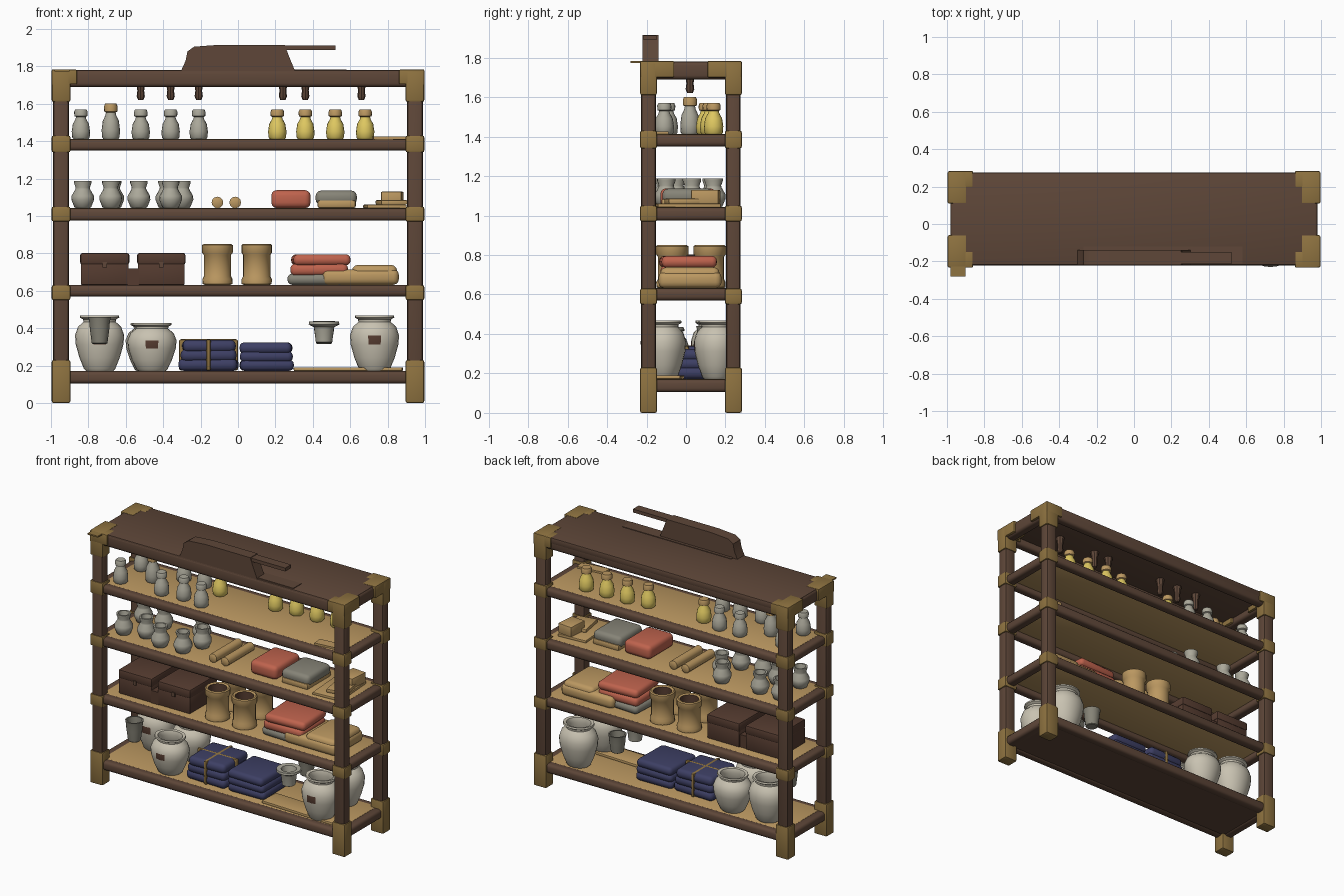
import bpy, bmesh, math
from mathutils import Matrix

if "Cube" in bpy.data.objects:
    bpy.data.objects.remove(bpy.data.objects["Cube"])

# flat colours
COL = {"dark_wood": (.112, .062, .040), "chest_wood": (.090, .044, .029), "brass": (.275, .172, .052),
       "tan": (.500, .315, .120), "clay": (.580, .540, .440), "grey_glaze": (.410, .395, .325),
       "red_cloth": (.520, .125, .075), "yellow_glaze": (.740, .580, .120),
       "blue_cloth": (.047, .050, .128), "grey_cloth": (.240, .230, .185)}
MATS = {}
for n, c in COL.items():
    MATS[n] = bpy.data.materials.new(n)
    MATS[n].diffuse_color = (*c, 1)


def finish(name, bm, mats, rule=None):
    """Turn a bmesh into a named object; rule(face centre) picks the colour slot."""
    bmesh.ops.recalc_face_normals(bm, faces=bm.faces)
    for f in bm.faces:
        f.smooth = True
        if rule:
            f.material_index = rule(f.calc_center_median())
    me = bpy.data.meshes.new(name)
    bm.to_mesh(me)
    bm.free()
    me.set_sharp_from_angle(angle=math.radians(40))
    for m in mats:
        me.materials.append(MATS[m])
    ob = bpy.data.objects.new(name, me)
    bpy.context.collection.objects.link(ob)
    return ob


def box(name, x0, x1, y0, y1, z0, z1, mat, bevel=0.0, turn=0, seg=2):
    bm = bmesh.new()
    bmesh.ops.create_cube(bm, size=1)
    bmesh.ops.scale(bm, verts=bm.verts, vec=(x1 - x0, y1 - y0, z1 - z0))
    if bevel:
        bmesh.ops.bevel(bm, geom=bm.edges[:], offset=bevel, segments=seg, affect='EDGES', profile=.5)
    bmesh.ops.rotate(bm, verts=bm.verts, matrix=Matrix.Rotation(math.radians(turn), 3, 'Z'))
    bmesh.ops.translate(bm, verts=bm.verts, vec=((x0 + x1) / 2, (y0 + y1) / 2, (z0 + z1) / 2))
    return finish(name, bm, [mat])


def lathe(name, x, y, z, prof, mats, seg=16, rule=None):
    """Revolve (radius, height) points about a vertical axis."""
    bm = bmesh.new()
    rings = [[bm.verts.new((r * math.cos(2 * math.pi * i / seg), r * math.sin(2 * math.pi * i / seg), h))
              for i in range(seg)] for r, h in prof]
    for a, b in zip(rings, rings[1:]):
        for i in range(seg):
            j = (i + 1) % seg
            bm.faces.new((a[i], a[j], b[j], b[i]))
    bm.faces.new(rings[0])
    bm.faces.new(rings[-1])
    ob = finish(name, bm, mats, rule)
    ob.location = (x, y, z)
    return ob


# frame: posts, feet, joints and top corner caps
XP, YF, YB = .946, -.19, .24
JOINTS = [(0, .23), (.55, .63), (.97, 1.05), (1.34, 1.43), (1.61, 1.78)]
for sx in (-1, 1):
    for y, tag in ((YF, "front"), (YB, "back")):
        x = sx * XP
        box(f"{tag}_post", x - .042, x + .042, y - .037, y + .037, .02, 1.76, "dark_wood", .016)
        for a, b in JOINTS:
            box(f"{tag}_post_joint", x - .05, x + .05, y - .043, y + .043, a, b, "brass", .01)
        s = 1 if tag == "front" else -1
        ya, yb = sorted((y - s * .042, y + s * .13))
        box(f"{tag}_cap_side_arm", x - .05, x + .05, ya, yb, 1.70, 1.783, "brass", .006)
        xa, xb = sorted((x + sx * .04, x - sx * .085))
        box(f"{tag}_cap_front_arm", xa, xb, y - .043, y + .043, 1.705, 1.782, "brass", .006)
box("corner_flap", -.98, -.90, -.28, -.2, 1.772, 1.782, "brass")

# rails and shelf boards
LEVELS = [(.105, .17), (.57, .63), (.975, 1.04), (1.35, 1.41)]
for a, b in LEVELS + [(1.69, 1.78)]:
    for y, tag in ((YF, "front"), (YB, "back")):
        box(f"{tag}_rail", -.92, .92, y - .032, y + .034, a, b, "dark_wood", .02, seg=3)
    for sx in (-1, 1):
        box("side_rail", sx * XP - .035, sx * XP + .035, YF, YB, a, b, "dark_wood", .02, seg=3)
for a, b in LEVELS:
    box("shelf_board", -.93, .93, -.18, .23, b - .025, b + .002, "tan", .006)
box("bottom_shelf_underside", -.93, .93, -.2, .25, .112, .146, "dark_wood")

# top board with a plank and a leaning shape with a stick
box("top_board", -.975, .975, -.22, .275, 1.735, 1.78, "dark_wood", .008)
box("top_plank", -.27, .58, -.21, -.12, 1.775, 1.784, "dark_wood")
bm = bmesh.new()
pts = [(-.305, 1.775), (-.28, 1.83), (-.27, 1.88), (-.235, 1.905), (-.1, 1.915), (.25, 1.915), (.27, 1.86), (.305, 1.775)]
f = bm.faces.new([bm.verts.new((x, -.22, z)) for x, z in pts])
r = bmesh.ops.extrude_face_region(bm, geom=[f])
bmesh.ops.translate(bm, verts=[v for v in r["geom"] if isinstance(v, bmesh.types.BMVert)], vec=(0, .08, 0))
finish("top_bundle", bm, ["dark_wood"])
box("top_stick", .24, .52, -.215, -.15, 1.888, 1.912, "dark_wood")

# pegs under the top
for x in (-.52, -.36, -.21, .24, .36, .66):
    lathe("hanging_peg", x, .02, 1.62, [(.014, 0), (.022, .02), (.018, .05), (.03, .12)], ["dark_wood"], 8)

# bottles on the upper shelf
BOTTLE = [(.040, 0), (.047, .008), (.049, .04), (.043, .08), (.029, .105), (.026, .118),
          (.035, .122), (.036, .145), (.030, .158)]
for x, y in ((-.84, -.11), (-.52, -.11), (-.36, -.09), (-.21, -.11), (-.84, .12), (-.52, .14), (-.36, .14)):
    lathe("grey_bottle", x, y, 1.412, BOTTLE, ["grey_glaze"])
tall = lathe("corked_grey_bottle", -.68, .02, 1.412, BOTTLE, ["grey_glaze", "tan"], rule=lambda c: int(c.z > .119))
tall.scale.z = 1.2
for x, y in ((.21, .12), (.36, .14), (.52, .14), (.68, .14), (-.21, .1)):
    lathe("yellow_bottle", x, y, 1.412, BOTTLE, ["yellow_glaze", "tan"], rule=lambda c: int(c.z > .119))
box("upper_slat", .72, .92, -.17, -.1, 1.41, 1.425, "tan", turn=6)

# jars, rolls and cloth on the second shelf from the top
JAR = [(.036, 0), (.045, .005), (.061, .045), (.060, .065), (.040, .1), (.038, .11), (.047, .135),
       (.047, .145), (.036, .145), (.03, .11)]
for x, y in ((-.83, -.09), (-.68, -.05), (-.53, -.11), (-.36, -.1), (-.3, .03), (-.83, .13), (-.67, .13), (-.38, .14)):
    lathe("grey_jar", x, y, 1.042, JAR, ["grey_glaze"])
for x in (-.11, -.015):
    o = lathe("rolled_scroll", x, -.13, 1.072, [(.02, 0), (.031, .006), (.031, .294), (.02, .3)], ["tan"], 12)
    o.rotation_euler.x = -math.pi / 2
box("red_folded_cloth", .178, .388, -.13, .15, 1.042, 1.138, "red_cloth", .03, seg=3)
box("grey_folded_cloth", .415, .635, -.12, .14, 1.058, 1.136, "grey_cloth", .03, seg=3)
box("grey_cloth_base", .425, .63, -.125, .145, 1.042, 1.085, "tan", .012)
box("parchment_sheet", .68, .89, -.15, .17, 1.042, 1.06, "tan", .004, 4)
box("parchment_stack", .75, .89, -.1, .08, 1.06, 1.085, "tan", .006, 10)
box("parchment_block", .77, .88, .03, .17, 1.06, 1.13, "tan", .006, -5)

# chests, baskets and cloth on the middle shelf
for x0, x1, y0, y1 in ((-.84, -.585, -.13, .17), (-.535, -.285, -.13, .17)):
    box("chest_body", x0, x1, y0, y1, .632, .745, "chest_wood", .005)
    box("chest_lid", x0 - .004, x1 + .004, y0 - .004, y1 + .004, .74, .802, "chest_wood", .012)
    box("chest_latch", (x0 + x1) / 2 - .012, (x0 + x1) / 2 + .012, y0 - .009, y0, .725, .755, "dark_wood")
box("chest_spacer", -.59, -.53, -.13, .16, .632, .72, "chest_wood")
BASKET = [(.07, 0), (.08, .005), (.081, .03), (.073, .045), (.073, .16), (.082, .172), (.082, .212),
          (.074, .218), (.06, .212), (.058, .1)]
for x in (-.11, .1):
    for y in (-.07, .12):
        lathe("basket", x, y, .632, BASKET, ["tan", "chest_wood"], 20,
              lambda c: int(c.z < .17 and math.hypot(c.x, c.y) < .062))
for k, (m, z0, z1) in enumerate((("grey_cloth", .632, .692), ("red_cloth", .680, .745), ("red_cloth", .735, .795))):
    box("folded_pile_layer", .27 + .01 * k, .58 + .008 * k, -.13, .15, z0, z1, m, .026, 3 * k - 3, 3)
box("tan_blanket_low", .45, .86, -.14, .18, .632, .715, "tan", .03, 0, 3)
box("tan_blanket_top", .61, .85, -.13, .17, .66, .738, "tan", .03, 0, 3)

# large urns on the bottom shelf, with a worn patch at the front
URN = [(.075, 0), (.085, .01), (.11, .07), (.13, .14), (.134, .19), (.118, .235), (.088, .262),
       (.09, .275), (.108, .285), (.105, .297), (.085, .293), (.075, .26), (.1, .19)]


def patch(c):
    return int(c.y < -.10 and abs(c.x) < .036 and .14 < c.z < .19)


for x, y, s in ((-.74, .14, 1), (-.46, -.1, .86), (-.47, .15, .86), (.73, -.115, 1), (.73, .155, 1)):
    u = lathe("urn", x, y, .172, URN, ["clay", "chest_wood"], 24, patch)
    u.scale = (.98, .86, s)

# small hanging pots
POT = [(.036, 0), (.042, .005), (.052, .08), (.055, .12), (.06, .145), (.05, .145), (.04, .05)]
for x, y in ((-.74, -.1), (.46, .11)):
    p = lathe("small_grey_pot", x, y, .315, POT, ["grey_cloth"], 14)
    p.scale.z = 1 if x < 0 else .86
lathe("wide_rim_pot", .46, -.09, .32, [(.036, 0), (.044, .005), (.052, .075), (.055, .085), (.082, .1),
                                       (.08, .115), (.05, .112), (.036, .05)], ["grey_glaze"], 14)

# folded blue blankets, one tied with cord
for k in range(3):
    z = .172 + .05 * k
    box("tied_blanket_layer", -.315 + .008 * k, .0 - .008 * k, -.14, .15, z, z + .066, "blue_cloth", .028, 2 * k - 2, 3)
    z = .172 + .046 * k
    box("blanket_layer", .01, .297 - .004 * k, -.14, .15, z, z + .06, "blue_cloth", .026, 1 - k, 3)
box("blanket_cord_long", -.17, -.145, -.146, .156, .172, .341, "brass", .012)
box("blanket_cord_cross", -.316, .001, -.01, .015, .174, .341, "brass", .012)
box("bottom_plank", .3, .88, -.17, -.02, .172, .19, "tan", .004, -2)

for m in bpy.data.materials:
    if m.users and not m.is_grease_pencil:
        m.use_nodes = True
        m.node_tree.nodes["Principled BSDF"].inputs["Base Color"].default_value = m.diffuse_color
